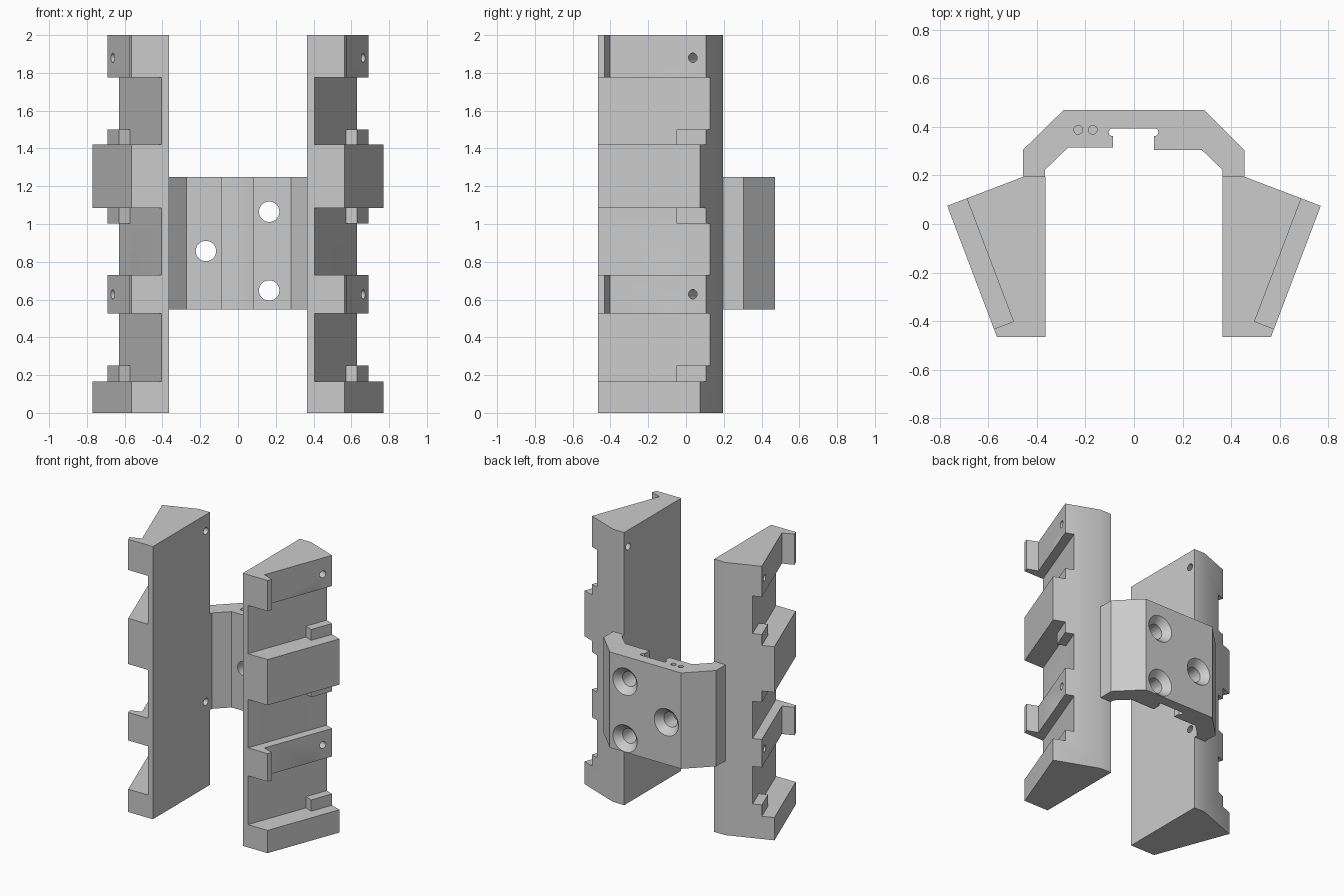
import bpy, bmesh, math
from mathutils import Vector

cube = bpy.data.objects.get("Cube")
if cube:
    bpy.data.objects.remove(cube, do_unlink=True)

grey = bpy.data.materials.new("plain_grey")
grey.use_nodes = True
COLOUR = (0.6, 0.6, 0.6, 1)
grey.diffuse_color = COLOUR
grey.node_tree.nodes["Principled BSDF"].inputs["Base Color"].default_value = COLOUR


def make_object(name, bm):
    bmesh.ops.recalc_face_normals(bm, faces=bm.faces)
    mesh = bpy.data.meshes.new(name)
    bm.to_mesh(mesh)
    bm.free()
    mesh.materials.append(grey)
    obj = bpy.data.objects.new(name, mesh)
    bpy.context.collection.objects.link(obj)
    return obj


def prism(name, points, z0, z1):
    """Extrude a plan outline between two heights."""
    bm = bmesh.new()
    face = bm.faces.new([bm.verts.new((x, y, z0)) for x, y in points])
    top = bmesh.ops.extrude_face_region(bm, geom=[face])["geom"]
    verts = [v for v in top if isinstance(v, bmesh.types.BMVert)]
    bmesh.ops.translate(bm, verts=verts, vec=(0, 0, z1 - z0))
    return make_object(name, bm)


def rod(start, end, r0, r1=None):
    """Round cutter from start to end, optionally tapered."""
    start, end = Vector(start), Vector(end)
    axis = end - start
    bm = bmesh.new()
    bmesh.ops.create_cone(bm, cap_ends=True, segments=32, radius1=r0,
                          radius2=r0 if r1 is None else r1, depth=axis.length)
    turn = axis.to_track_quat("Z", "Y").to_matrix().to_4x4()
    bmesh.ops.transform(bm, matrix=turn, verts=bm.verts)
    bmesh.ops.translate(bm, verts=bm.verts, vec=(start + end) / 2)
    return make_object("cutter", bm)


def carve(obj, cutters):
    """Subtract every cutter, apply the result and shade it."""
    bpy.ops.object.select_all(action="DESELECT")
    obj.select_set(True)
    bpy.context.view_layer.objects.active = obj
    for cutter in cutters:
        cutter.hide_render = True
        mod = obj.modifiers.new("cut", "BOOLEAN")
        mod.operation = "DIFFERENCE"
        mod.solver = "EXACT"
        mod.object = cutter
        bpy.ops.object.modifier_apply(modifier=mod.name)
    for cutter in cutters:
        bpy.data.objects.remove(cutter, do_unlink=True)
    bpy.ops.object.shade_smooth_by_angle(angle=math.radians(30))


# Wing: upright column whose slanted outer face is stepped in bands
WING = [(0.365, -0.465), (0.565, -0.465), (0.77, 0.075), (0.455, 0.195), (0.365, 0.195)]
CORNER = Vector(WING[1])
ALONG = (Vector(WING[2]) - CORNER).normalized()
OUT = Vector((ALONG.y, -ALONG.x))
MID, DEEP = -0.086, -0.149      # recess depths from the outer face
LIP, TAB = 0.035, 0.41          # distances along the outer face
DEEP_BANDS = [(0.167, 0.525, 0.167, 0.25),
              (0.73, 1.085, 1.003, 1.085),
              (1.42, 1.775, 1.42, 1.50)]     # band, then its tab
LIP_BANDS = [(0.45, 0.80), (1.70, 2.1)]


def build_wing(name, side):
    def place(a, n):
        p = CORNER + ALONG * a + OUT * n
        return p.x * side, p.y

    def notch(a0, a1, n0, z0, z1):
        outline = [place(a0, n0), place(a1, n0), place(a1, 0.2), place(a0, 0.2)]
        return prism("cutter", outline, z0, z1)

    wing = prism(name, [(x * side, y) for x, y in WING], 0, 2)
    cutters = []
    for z0, z1, t0, t1 in DEEP_BANDS:
        low = t1 if t0 == z0 else z0
        high = z1 if t0 == z0 else t0
        cutters.append(notch(-0.3, 0.9, MID, z0, z1))
        cutters.append(notch(-0.3, TAB, DEEP, z0, z1))
        cutters.append(notch(-0.2, 0.8, DEEP, low, high))
    for z0, z1 in LIP_BANDS:
        cutters.append(notch(LIP, 0.9, MID, z0, z1))
    # Pin holes square to the slanted face
    for z in (0.628, 1.88):
        cutters.append(rod((*place(0.503, 0.1), z), (*place(0.503, -0.6), z), 0.025))
    carve(wing, cutters)


build_wing("left_wing", 1)
build_wing("right_wing", -1)

# Rear bridge joining both wings
BRIDGE = [(0.455, 0.195), (0.455, 0.305), (0.29, 0.47), (-0.29, 0.47),
          (-0.458, 0.305), (-0.458, 0.195), (-0.367, 0.195), (-0.367, 0.223),
          (-0.272, 0.315), (-0.087, 0.315), (-0.087, 0.393),
          (0.083, 0.393), (0.083, 0.305), (0.28, 0.305), (0.365, 0.223), (0.365, 0.195)]
bridge = prism("rear_bridge", BRIDGE, 0.547, 1.25)
cutters = []
# Rounded reliefs at the slot corners
for x in (-0.089, 0.085):
    cutters.append(rod((x, 0.378, 0.4), (x, 0.378, 1.4), 0.0155))
# Countersunk screw holes
for x, z in ((0.165, 1.065), (0.165, 0.648), (-0.17, 0.857)):
    cutters.append(rod((x, 0.2, z), (x, 0.6, z), 0.054))
    cutters.append(rod((x, 0.42, z), (x, 0.48, z), 0.052, 0.108))
# Blind holes in the top edge
for x in (-0.23, -0.17):
    cutters.append(rod((x, 0.388, 1.12), (x, 0.388, 1.3), 0.018))
carve(bridge, cutters)
